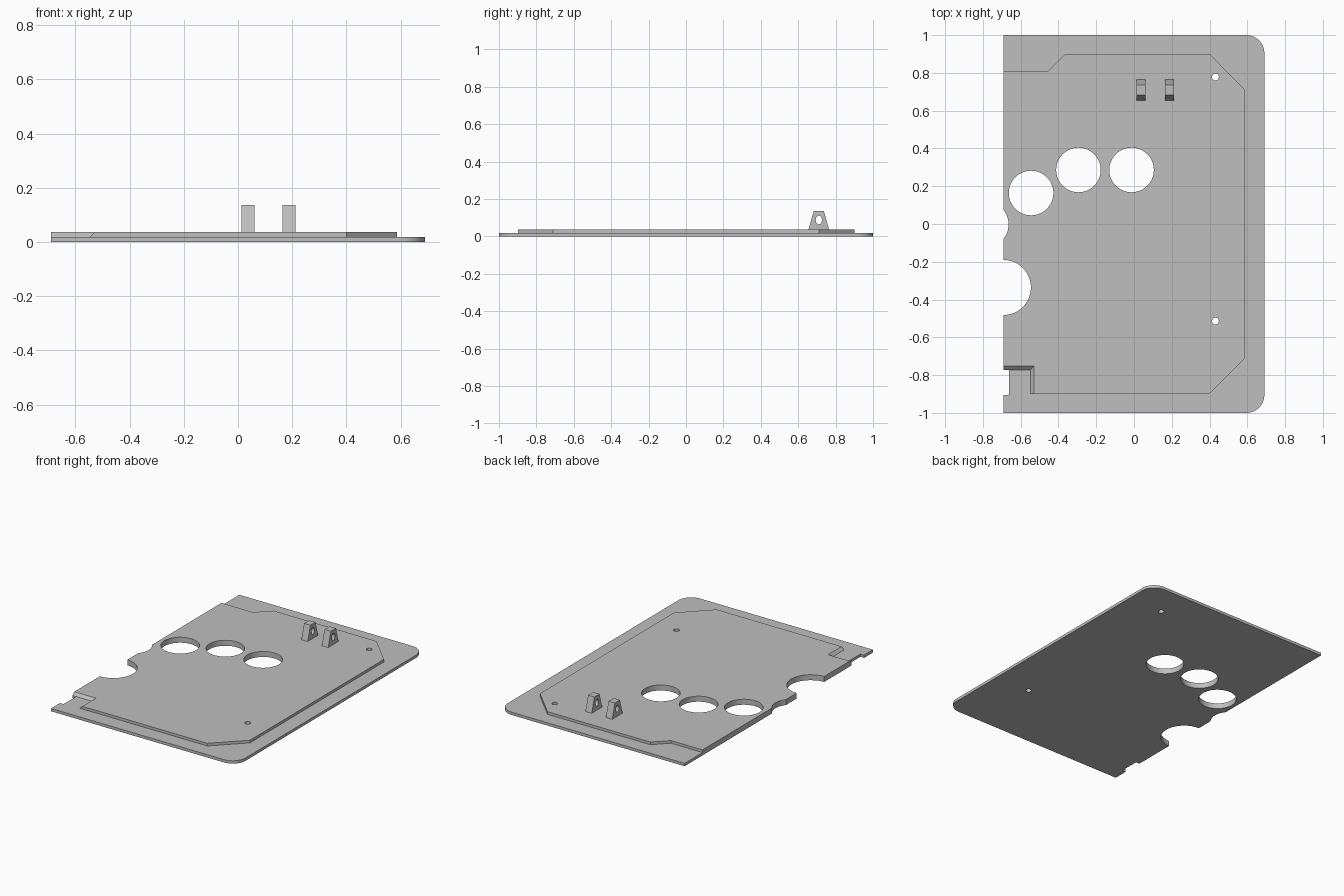
import bpy, bmesh, math
from mathutils import Matrix, Vector

if "Cube" in bpy.data.objects:
    bpy.data.objects.remove(bpy.data.objects["Cube"])

grey = bpy.data.materials.new("plain grey")
grey.use_nodes = True
colour = (0.52, 0.52, 0.52, 1)
grey.diffuse_color = colour
grey.node_tree.nodes["Principled BSDF"].inputs["Base Color"].default_value = colour


def add_object(name, bm):
    bmesh.ops.recalc_face_normals(bm, faces=bm.faces[:])
    mesh = bpy.data.meshes.new(name)
    bm.to_mesh(mesh)
    bm.free()
    mesh.materials.append(grey)
    ob = bpy.data.objects.new(name, mesh)
    bpy.context.collection.objects.link(ob)
    return ob


def loft(name, lower, upper):
    """Solid between two matching outlines of 3D points."""
    bm = bmesh.new()
    a = [bm.verts.new(p) for p in lower]
    b = [bm.verts.new(p) for p in upper]
    bm.faces.new(a)
    bm.faces.new(b)
    for i in range(len(a)):
        j = (i + 1) % len(a)
        bm.faces.new((a[i], a[j], b[j], b[i]))
    return add_object(name, bm)


def cutter(name, circles, axis="Z", squash=1.0):
    """Set of long cylinders given as (centre, radius)."""
    bm = bmesh.new()
    turn = Matrix.Rotation(math.pi / 2, 4, "Y") if axis == "X" else Matrix()
    for centre, r in circles:
        m = Matrix.Translation(Vector(centre)) @ Matrix.Diagonal((1, squash, 1, 1)) @ turn
        bmesh.ops.create_cone(bm, cap_ends=True, segments=64, radius1=r,
                              radius2=r, depth=0.3, matrix=m)
    ob = add_object(name, bm)
    ob.hide_render = True
    return ob


def cut(ob, tool):
    mod = ob.modifiers.new("holes", "BOOLEAN")
    mod.operation = "DIFFERENCE"
    mod.solver = "EXACT"
    mod.object = tool
    bpy.context.view_layer.objects.active = ob
    bpy.ops.object.modifier_apply(modifier=mod.name)


def smooth(ob):
    bpy.ops.object.select_all(action="DESELECT")
    ob.select_set(True)
    bpy.context.view_layer.objects.active = ob
    bpy.ops.object.shade_smooth_by_angle(angle=math.radians(30))


LEFT, RIGHT, STEP, TOP = -0.69, 0.69, 0.019, 0.037

# Base plate: two rounded corners and a small edge notch
R = 0.095
outline = [(LEFT, 1), (LEFT, -0.77), (-0.663, -0.77), (-0.663, -0.905),
           (LEFT, -0.905), (LEFT, -1)]
for cy, start in ((-1 + R, -90), (1 - R, 0)):
    for i in range(17):
        t = math.radians(start + 90 * i / 16)
        outline.append((RIGHT - R + R * math.cos(t), cy + R * math.sin(t)))
base = loft("base_plate", [(x, y, 0) for x, y in outline],
            [(x, y, STEP) for x, y in outline])

# Raised panel: chamfered corners and a notch with sloping sides
edge = [(LEFT, 0.81), (-0.455, 0.81), (-0.365, 0.9), (0.4, 0.9), (0.587, 0.712),
        (0.587, -0.712), (0.4, -0.897)]
low = edge + [(-0.547, -0.897), (-0.547, -0.772), (LEFT, -0.772)]
high = edge + [(-0.529, -0.897), (-0.529, -0.753), (LEFT, -0.753)]
panel = loft("raised_panel", [(x, y, STEP) for x, y in low],
             [(x, y, TOP) for x, y in high])

# Round openings, edge bites and screw holes through both layers
holes = cutter("hole_cutter", [
    ((-0.545, 0.164, 0), 0.118), ((-0.294, 0.286, 0), 0.118),
    ((-0.013, 0.286, 0), 0.118), ((-0.785, -0.002, 0), 0.121),
    ((-0.692, -0.336, 0), 0.146),
    ((0.431, 0.778, 0), 0.018), ((0.431, -0.514, 0), 0.018)])
for ob in (base, panel):
    cut(ob, holes)
    smooth(ob)
bpy.data.objects.remove(holes)

# Pair of tapered lugs with an oval pin hole
side = [(0.655, TOP), (0.765, TOP), (0.737, 0.136), (0.683, 0.136)]
pin = cutter("pin_cutter", [((0.11, 0.71, 0.088), 0.023)], "X", 0.72)
for name, x in (("right_lug", 0.013), ("left_lug", 0.165)):
    lug = loft(name, [(x, y, z) for y, z in side],
               [(x + 0.047, y, z) for y, z in side])
    cut(lug, pin)
    smooth(lug)
bpy.data.objects.remove(pin)
